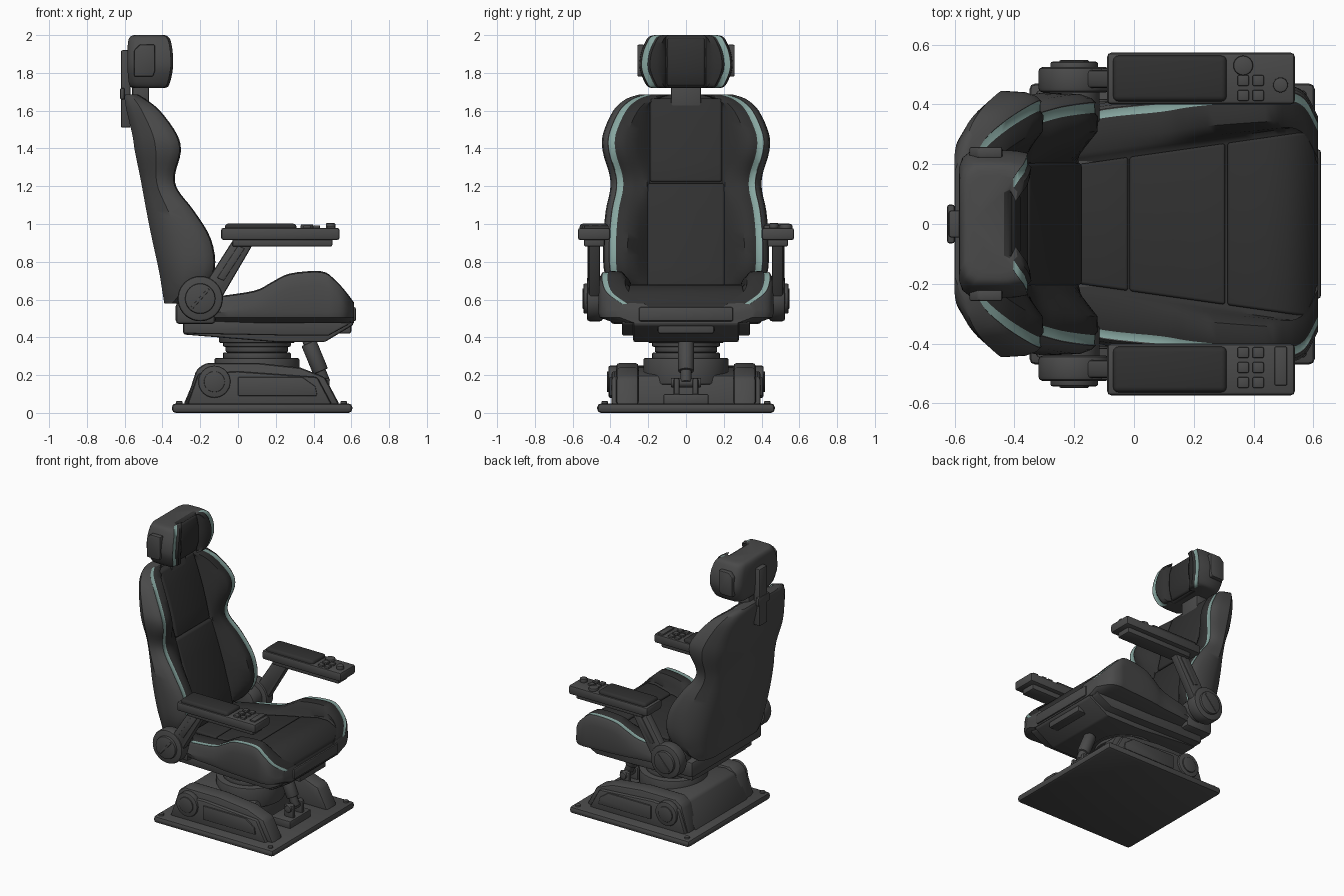
import bpy, bmesh, math
from mathutils import Vector, Matrix

if "Cube" in bpy.data.objects:
    bpy.data.objects.remove(bpy.data.objects["Cube"])

def material(name, c):
    m = bpy.data.materials.new(name)
    m.diffuse_color = (*c, 1)
    m.use_nodes = True
    m.node_tree.nodes["Principled BSDF"].inputs["Base Color"].default_value = m.diffuse_color
    return m

SHELL = material("grey shell", (0.068, 0.068, 0.068))
PAD = material("black upholstery", (0.03, 0.03, 0.03))
TRIM = material("pale teal trim", (0.24, 0.38, 0.35))

def finish(name, bm, mats, angle=35):
    bmesh.ops.recalc_face_normals(bm, faces=bm.faces)
    me = bpy.data.meshes.new(name)
    bm.to_mesh(me)
    bm.free()
    ob = bpy.data.objects.new(name, me)
    bpy.context.collection.objects.link(ob)
    for m in mats:
        me.materials.append(m)
    bpy.ops.object.select_all(action='DESELECT')
    ob.select_set(True)
    bpy.context.view_layer.objects.active = ob
    bpy.ops.object.shade_smooth_by_angle(angle=math.radians(angle))
    return ob

def bevel(bm, width, segs=2):
    if width:
        bmesh.ops.recalc_face_normals(bm, faces=bm.faces)
        es = [e for e in bm.edges if e.calc_face_angle(0) > 0.5]
        bmesh.ops.bevel(bm, geom=es, offset=width, segments=segs, profile=0.5, affect='EDGES', clamp_overlap=True)

def prism(name, pts, y0, y1, mat, bev=0.01, segs=2):
    """Side profile (x, z) extruded along y; y0 / y1 may be functions of x."""
    g = lambda y, x: y(x) if callable(y) else y
    bm = bmesh.new()
    a = [bm.verts.new((x, g(y0, x), z)) for x, z in pts]
    b = [bm.verts.new((x, g(y1, x), z)) for x, z in pts]
    bm.faces.new(a)
    bm.faces.new(b[::-1])
    for i in range(len(a)):
        j = (i + 1) % len(a)
        bm.faces.new((a[i], b[i], b[j], a[j]))
    bevel(bm, bev, segs)
    return finish(name, bm, [mat])

def box(name, x, y, z, mat, bev=0.01, segs=2):
    return prism(name, [(x[0], z[0]), (x[1], z[0]), (x[1], z[1]), (x[0], z[1])], min(y), max(y), mat, bev, segs)

def cyl(name, p0, p1, r, mat, bev=0.008, n=32):
    p0, p1 = Vector(p0), Vector(p1)
    d = p1 - p0
    bm = bmesh.new()
    m = Matrix.Translation((p0 + p1) / 2) @ d.to_track_quat('Z', 'Y').to_matrix().to_4x4()
    bmesh.ops.create_cone(bm, cap_ends=True, segments=n, radius1=r, radius2=r, depth=d.length, matrix=m)
    bevel(bm, bev)
    return finish(name, bm, [mat])

def dense(rows, k=4):
    """Catmull-Rom refinement of a short table of section parameters."""
    out = []
    for i in range(len(rows) - 1):
        p = [rows[max(0, min(len(rows) - 1, i + o))] for o in (-1, 0, 1, 2)]
        for s in range(k):
            t = s / k
            out.append([b + 0.5 * t * (c - a + t * (2*a - 5*b + 4*c - d + t * (3*(b - c) + d - a)))
                        for a, b, c, d in zip(*p)])
    return out + [list(rows[-1])]

def loft(name, halves, cols):
    """Symmetric loft: half sections of 3D points from y=0 round to y=0; cols = colour per strip."""
    bm = bmesh.new()
    rings = [[bm.verts.new(p) for p in h] + [bm.verts.new((x, -y, z)) for x, y, z in h[-2:0:-1]] for h in halves]
    cols = cols + cols[::-1]
    n = len(cols)
    for a, b in zip(rings, rings[1:]):
        for i in range(n):
            j = (i + 1) % n
            bm.faces.new((a[i], a[j], b[j], b[i])).material_index = cols[i]
    bm.faces.new(rings[0])
    bm.faces.new(rings[-1])
    return finish(name, bm, [SHELL, PAD, TRIM], 40)

# Base: floor plate, central body, side pods
box("base_plate", (-.35, .605), (-.47, .47), (0, .05), SHELL, .02)
prism("base_body", [(-.29, .04), (.3, .04), (.27, .2), (-.14, .25), (-.21, .23)], -.3, .3, SHELL, .015)
pod = [(-.28, .04), (-.22, .23), (-.17, .265), (.1, .265), (.33, .24), (.46, .19), (.54, .04)]
for s, side in ((1, "left"), (-1, "right")):
    prism(f"base_pod_{side}", pod, *sorted((s*.25, s*.37)), SHELL, .02)
    prism(f"base_pod_skirt_{side}", [(-.27, .04), (-.21, .21), (.0, .22), (.42, .19), (.5, .04)],
          *sorted((s*.35, s*.395)), SHELL, .015)
    prism(f"base_panel_{side}", [(.0, .09), (-.0, .19), (.34, .19), (.41, .14), (.42, .09)],
          *sorted((s*.39, s*.405)), SHELL, .006)
    cyl(f"base_hub_{side}", (-.125, s*.36, .165), (-.125, s*.41, .165), .085, SHELL)
    cyl(f"base_hub_cap_{side}", (-.125, s*.4, .165), (-.125, s*.418, .165), .055, SHELL, .004)
    for x in (-.31, .56):
        cyl(f"base_bolt_{side}", (x, s*.43, .04), (x, s*.43, .062), .018, SHELL, .004, 12)

# Swivel column with stacked rings
for z0, z1, r in ((.15, .29, .225), (.28, .32, .18), (.32, .36, .165), (.35, .385, .18), (.37, .43, .2)):
    cyl("swivel_ring", (.1, 0, z0), (.1, 0, z1), r, SHELL)
# Front damper
box("damper_foot", (.34, .5), (-.12, .12), (.04, .1), SHELL)
for s in (1, -1):
    box("damper_lug", (.41, .485), (s*.035, s*.065), (.08, .185), SHELL)
cyl("damper_pin", (.45, -.08, .16), (.45, .08, .16), .025, SHELL, .004, 16)
cyl("damper_rod", (.46, 0, .16), (.36, 0, .41), .03, SHELL, .003, 16)
cyl("damper_sleeve", (.437, 0, .22), (.375, 0, .37), .042, SHELL, .006, 20)

# Seat pan
prism("seat_pan", [(-.29, .5), (-.29, .415), (.2, .375), (.46, .375), (.61, .465), (.615, .5)], -.28, .28, SHELL, .012)
prism("seat_pan_flange", [(-.29, .49), (-.29, .42), (.25, .41), (.48, .41), (.59, .47), (.6, .49)], -.34, .34, SHELL, .01)
box("seat_front_plate", (.58, .625), (-.25, .25), (.485, .56), SHELL, .01)
box("seat_front_latch", (.5, .6), (-.15, .15), (.42, .5), SHELL, .012)
box("recline_block", (-.33, -.12), (-.4, .4), (.47, .585), SHELL, .02)

# Seat: x, half width, bolster top, centre height
SEAT = [(-.24, .37, .60, .58), (-.1, .405, .62, .60), (.09, .425, .65, .62), (.18, .44, .695, .635), (.275, .45, .74, .65),
        (.44, .462, .752, .675), (.51, .465, .71, .67), (.57, .44, .645, .63), (.615, .36, .585, .575)]
inner = lambda x: .215 + .1 * (x + .15) / .7
def seat_section(x, w, t, c):
    i = min(inner(x), w - .15)
    m = .5 * (i + w - .13)
    yz = [(0, .475), (w - .09, .475), (w - .01, .505), (w, .535), (w - .005, max(.545, t - .08)), (w - .01, t - .025),
          (w - .02, t - .008), (w - .024, t - .01), (w - .05, t - .008), (w - .06, t - .002), (w - .12, t - .006),
          (m, .55*t + .45*c), (i + .01, c + .004), (i - .01, c - .012), (0, c - .012)]
    return [(x, y, z) for y, z in yz]
COLS = [0, 0, 0, 0, 0, 0, 0, 2, 1, 1, 1, 1, 1, 1]
loft("seat", [seat_section(*r) for r in dense(SEAT)], COLS)
lo = lambda x: .01 - inner(x)
hi = lambda x: inner(x) - .01
for name, pts in (("rear", [(-.23, .54), (-.23, .6), (-.1, .606), (-.02, .613)]),
                  ("middle", [(-.015, .54), (-.015, .613), (.09, .626), (.2, .645), (.305, .661)]),
                  ("front", [(.312, .54), (.312, .662), (.44, .681), (.51, .676), (.57, .638), (.605, .59), (.612, .53)])):
    prism(f"seat_cushion_{name}", pts + [(pts[-1][0], .54)] * (name != "front"), lo, hi, PAD, .01, 3)

# Backrest: z, half width, rear x, bolster front x
BACK = [(.58, .34, -.39, -.30), (.64, .40, -.40, -.19), (.76, .435, -.42, -.12), (.92, .438, -.455, -.14),
        (1.07, .425, -.485, -.23), (1.18, .402, -.505, -.315), (1.26, .405, -.52, -.33), (1.38, .44, -.545, -.30),
        (1.475, .44, -.56, -.32), (1.6, .385, -.59, -.41), (1.66, .32, -.6, -.485), (1.685, .25, -.598, -.525)]
centre = lambda z: -.48 + .3 * (1.65 - z)
def back_section(z, w, r, f):
    d = f - r
    c = min(centre(z), f - .01) - .02
    i = min(.2, w - .16)
    m = .5 * (i + w - .14)
    xy = [(r, 0), (r, w * .72), (r + min(.05, .2*d), w * .88), (r + min(.16, .45*d), w), (f - min(.06, .4*d), w - .005),
          (f - .025, w - .018), (f - .01, w - .032), (f - .013, w - .036), (f - .012, w - .068), (f - .003, w - .08),
          (f - .005, w - .13), (.55*f + .45*c, m), (c + .02, i + .006), (c, i - .01), (c, 0)]
    return [(x, y, z) for x, y in xy]
loft("backrest", [back_section(*r) for r in dense(BACK)], COLS)
for name, z0, z1, h0, h1 in (("lower", .62, 1.215, .22, .19), ("upper", 1.222, 1.665, .19, .19)):
    zs = [z0 + (z1 - z0) * k / 4 for k in range(5)]
    pts = [(centre(z) + .012 * math.sin(math.pi * k / 4), z) for k, z in enumerate(zs)]
    pts += [(centre(z1) - .07, z1), (centre(z0) - .07, z0)]
    prism(f"back_cushion_{name}", pts, -(h0 + h1) / 2, (h0 + h1) / 2, PAD, .014, 3)

# Headrest: z, half width, rear x, front x
HEAD = [(1.72, .18, -.55, -.39), (1.735, .21, -.575, -.365), (1.82, .245, -.585, -.345), (1.9, .24, -.585, -.345),
        (1.965, .215, -.582, -.355), (1.992, .195, -.57, -.37), (2.0, .165, -.55, -.39)]
def head_section(z, w, r, f):
    xy = [(r, 0), (r, w - .06), (r + .012, w - .025), (r + .04, w - .003), (-.45, w), (f - .05, w - .002),
          (f - .012, w - .01), (f - .014, w - .014), (f - .012, w - .044), (f, w - .056), (f - .005, w - .09),
          (f - .025, .115), (f - .045, .105), (f - .045, 0)]
    return [(x, y, z) for x, y in xy]
loft("headrest", [head_section(*r) for r in dense(HEAD)], [0, 0, 0, 0, 0, 0, 0, 2, 1, 1, 1, 1, 1])
prism("headrest_pad", [(-.45, 1.73), (-.4, 1.73), (-.38, 1.8), (-.38, 1.92), (-.4, 1.985), (-.45, 1.985)], -.1, .1, PAD, .012, 3)
box("headrest_stalk", (-.56, -.47), (-.08, .08), (1.6, 1.76), SHELL)
box("headrest_rail", (-.62, -.57), (-.045, .045), (1.51, 1.92), SHELL, .008)
box("headrest_rail_clip", (-.625, -.6), (-.065, .065), (1.66, 1.72), SHELL, .008)
for s in (1, -1):
    prism("headrest_side_plate", [(-.55, 1.78), (-.45, 1.78), (-.44, 1.81), (-.44, 1.95), (-.52, 1.95), (-.55, 1.92)],
          *sorted((s*.22, s*.258)), SHELL, .008)

# Armrests: pivot, link, tray, pad and controls
for s, side in ((1, "left"), (-1, "right")):
    ys = lambda a, b: (s * a, s * b)
    cyl(f"arm_axle_{side}", (-.2, s*.34, .605), (-.2, s*.48, .605), .085, SHELL, .008, 32)
    cyl(f"arm_pivot_{side}", (-.2, s*.44, .605), (-.2, s*.525, .605), .12, SHELL, .015, 40)
    cyl(f"arm_pivot_cap_{side}", (-.2, s*.5, .605), (-.2, s*.543, .605), .08, SHELL, .008, 40)
    prism(f"arm_pivot_slot_{side}", [(-.25, .56), (-.24, .55), (-.15, .65), (-.16, .66)], *sorted(ys(.535, .548)), SHELL, .003)
    prism(f"arm_link_{side}", [(-.26, .65), (-.14, .56), (-.08, .62), (.075, .885), (.075, .925), (-.02, .925), (-.17, .69)],
          *sorted(ys(.455, .515)), SHELL, .012)
    prism(f"arm_link_panel_{side}", [(-.11, .715), (-.075, .7), (.035, .87), (-.0, .885)], *sorted(ys(.51, .521)), SHELL, .004)
    box(f"arm_bracket_{side}", (-.03, .5), ys(.43, .54), (.88, .93), SHELL)
    box(f"arm_tray_{side}", (-.09, .538), ys(.4, .573), (.915, .98), SHELL, .014)
    box(f"arm_pad_{side}", (-.07, .31), ys(.41, .563), (.96, 1.002), PAD, .018, 3)
    for x in (.365, .415):
        for y in ((.43, .48) if s > 0 else (.43, .48, .53)):
            box(f"button_{side}", (x - .019, x + .019), ys(y - .018, y + .018), (.97, .993), SHELL, .005)
cyl("dial", (.365, .53, .97), (.365, .53, .998), .033, SHELL, .006)
cyl("joystick_base", (.49, .465, .97), (.49, .465, 1.005), .025, SHELL, .006)
box("display", (.47, .512), (-.54, -.41), (.97, .99), SHELL, .005)
